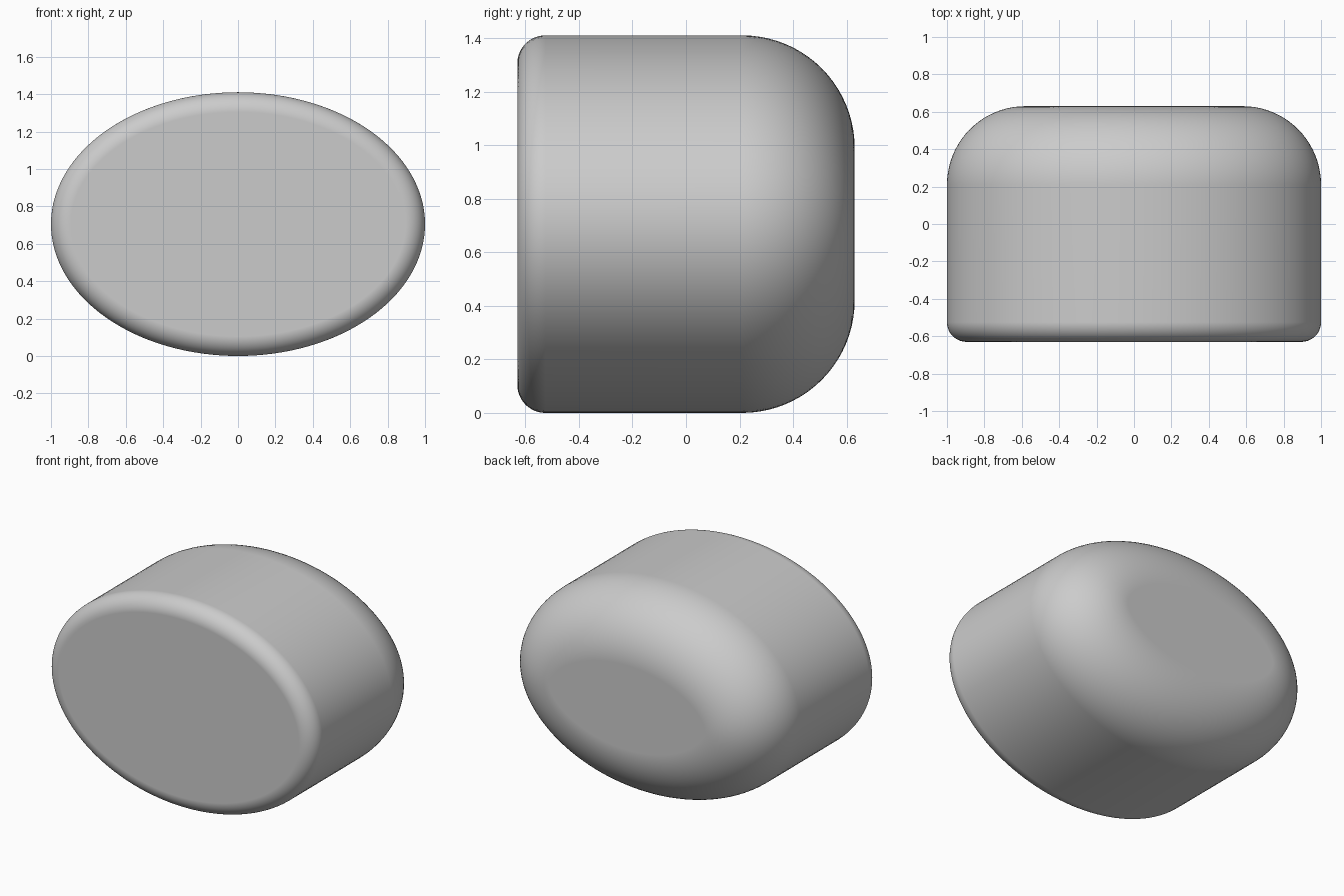
import bpy, bmesh
from math import sin, cos, pi, hypot, radians

if "Cube" in bpy.data.objects:
    bpy.data.objects.remove(bpy.data.objects["Cube"])

A, B = 1.0, 0.705          # half width, half height of the oval
HALF = 0.63                # half depth
R_FRONT, R_BACK = 0.105, 0.42
SEG, STEPS = 128, 20


def oval(bm, y, inset):
    """Ring of vertices: the oval moved inward along its normal."""
    ring = []
    for i in range(SEG):
        t = 2 * pi * i / SEG
        nx, nz = B * cos(t), A * sin(t)
        n = hypot(nx, nz)
        ring.append(bm.verts.new((A * cos(t) - inset * nx / n, y,
                                  B + B * sin(t) - inset * nz / n)))
    return ring


# Rounded edge profile from front face to back face: (y, inset)
angles = [pi / 2 * k / STEPS for k in range(STEPS + 1)]
profile = [(-HALF + R_FRONT * (1 - cos(a)), R_FRONT * (1 - sin(a))) for a in angles]
profile += [(HALF - R_BACK * (1 - sin(a)), R_BACK * (1 - cos(a))) for a in angles]

# Oval body with small front rounding and large back rounding
bm = bmesh.new()
rings = [oval(bm, y, d) for y, d in profile]
for r, s in zip(rings, rings[1:]):
    for i in range(SEG):
        j = (i + 1) % SEG
        bm.faces.new((r[i], r[j], s[j], s[i]))
bm.faces.new(rings[0])
bm.faces.new(rings[-1])
bmesh.ops.recalc_face_normals(bm, faces=bm.faces)

mesh = bpy.data.meshes.new("oval_body")
bm.to_mesh(mesh)
bm.free()
body = bpy.data.objects.new("oval_body", mesh)
bpy.context.collection.objects.link(body)

# Smooth shading with true flat end faces
bpy.context.view_layer.objects.active = body
body.select_set(True)
bpy.ops.object.shade_smooth_by_angle(angle=radians(30))
mod = body.modifiers.new("weighted_normals", 'WEIGHTED_NORMAL')
mod.keep_sharp = True
